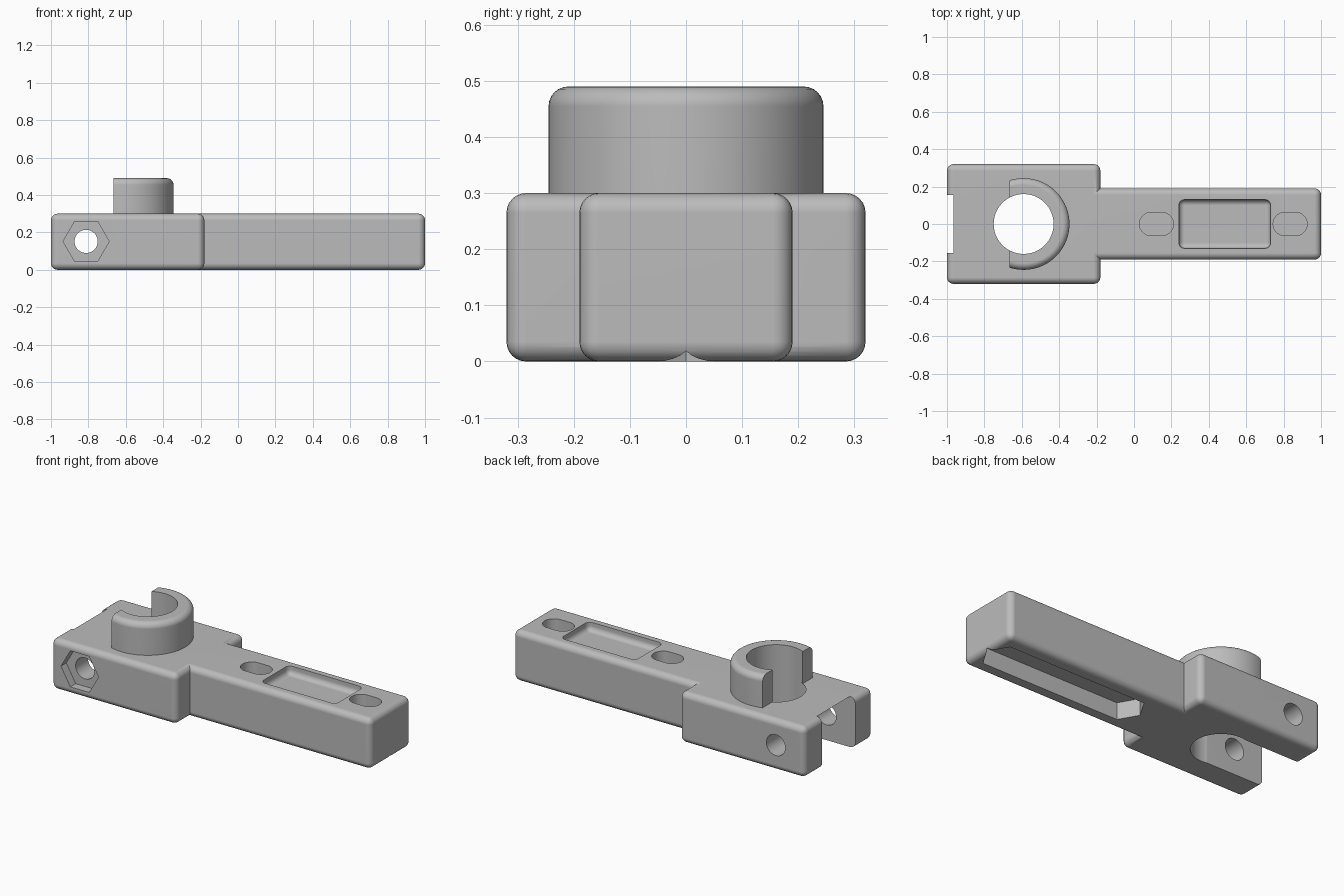
import bpy
import bmesh
from math import pi
from mathutils import Matrix, Vector

if "Cube" in bpy.data.objects:
    bpy.data.objects.remove(bpy.data.objects["Cube"], do_unlink=True)

grey = bpy.data.materials.new("plain grey")
grey.use_nodes = True
grey.diffuse_color = (0.5, 0.5, 0.5, 1)
grey.node_tree.nodes["Principled BSDF"].inputs["Base Color"].default_value = grey.diffuse_color

FILLET = 0.035
HEIGHT = 0.3
BORE_X = -0.59


def finish(bm, name):
    bmesh.ops.recalc_face_normals(bm, faces=bm.faces)
    mesh = bpy.data.meshes.new(name)
    bm.to_mesh(mesh)
    bm.free()
    mesh.materials.append(grey)
    obj = bpy.data.objects.new(name, mesh)
    bpy.context.collection.objects.link(obj)
    return obj


def box(name, low, high, radius=0):
    bm = bmesh.new()
    low, high = Vector(low), Vector(high)
    bmesh.ops.create_cube(bm, size=1)
    bmesh.ops.scale(bm, vec=high - low, verts=bm.verts)
    bmesh.ops.translate(bm, vec=(low + high) / 2, verts=bm.verts)
    if radius:
        bmesh.ops.bevel(bm, geom=bm.edges[:], offset=radius, segments=6,
                        profile=0.5, affect='EDGES', clamp_overlap=True)
    return finish(bm, name)


def prism(name, centre, radius, depth, sides=64, along_y=False, stretch=0, fillet=0):
    """Upright or lying prism; stretch pulls its two halves apart along x."""
    bm = bmesh.new()
    bmesh.ops.create_cone(bm, cap_ends=True, segments=sides, radius1=radius,
                          radius2=radius, depth=depth)
    # put a corner of the outline on the x axis
    corner = max((v.co for v in bm.verts), key=lambda c: c.x)
    if abs(corner.y) > 0.001:
        bmesh.ops.rotate(bm, matrix=Matrix.Rotation(pi / sides, 3, 'Z'), verts=bm.verts)
    for v in bm.verts:
        if abs(v.co.x) > 0.001:
            v.co.x += stretch if v.co.x > 0 else -stretch
    if fillet:
        rim = [e for e in bm.edges if all(v.co.z > 0 for v in e.verts)]
        bmesh.ops.bevel(bm, geom=rim, offset=fillet, segments=6,
                        profile=0.5, affect='EDGES')
    if along_y:
        bmesh.ops.rotate(bm, matrix=Matrix.Rotation(pi / 2, 3, 'X'), verts=bm.verts)
    bmesh.ops.translate(bm, vec=centre, verts=bm.verts)
    return finish(bm, name)


def combine(target, tool, operation='DIFFERENCE'):
    mod = target.modifiers.new("combine", 'BOOLEAN')
    mod.operation = operation
    mod.solver = 'EXACT'
    mod.object = tool
    bpy.context.view_layer.objects.active = target
    bpy.ops.object.modifier_apply(modifier=mod.name)
    bpy.data.objects.remove(tool, do_unlink=True)


# Wide clevis block and narrow arm
body = box("bracket_body", (-1, -0.32, 0), (-0.18, 0.32, HEIGHT), FILLET)
combine(body, box("arm", (-0.4, -0.19, 0), (1, 0.19, HEIGHT), FILLET), 'UNION')

# Open collar with a rounded top rim
collar = prism("collar", (BORE_X, 0, 0.37), 0.245, 0.24, sides=96, fillet=FILLET)
combine(collar, box("collar_trim", (-1.2, -0.5, 0), (-0.665, 0.5, 1)))
combine(body, collar, 'UNION')

# Bore and the slot between the prongs
combine(body, prism("bore", (BORE_X, 0, 0.3), 0.16, 1, sides=96))
combine(body, box("prong_slot", (-1.2, -0.155, -0.1), (BORE_X, 0.155, HEIGHT)))

# Cross bolt hole with a hexagonal seat on the front prong
combine(body, prism("bolt_hole", (-0.812, 0, 0.152), 0.062, 1, sides=48, along_y=True))
combine(body, prism("bolt_seat", (-0.812, -0.32, 0.152), 0.123, 0.1, sides=6, along_y=True))

# Shallow tray in the top of the arm
combine(body, box("tray", (0.24, -0.13, 0.25), (0.73, 0.13, 0.45), 0.03))

# Two blind oblong slots either side of the tray
for x in (0.12, 0.835):
    combine(body, prism("oblong_slot", (x, 0, 0.27), 0.062, 0.28, sides=48, stretch=0.029))

# Long pointed pocket underneath
combine(body, prism("under_pocket", (0.478, 0, 0), 0.127, 0.2, sides=6, stretch=0.391))

# Smooth fillets, crisp cuts
bpy.ops.object.select_all(action='DESELECT')
body.select_set(True)
bpy.context.view_layer.objects.active = body
bpy.ops.object.shade_smooth_by_angle(angle=pi / 6)
weighted = body.modifiers.new("even_shading", 'WEIGHTED_NORMAL')
weighted.keep_sharp = True
